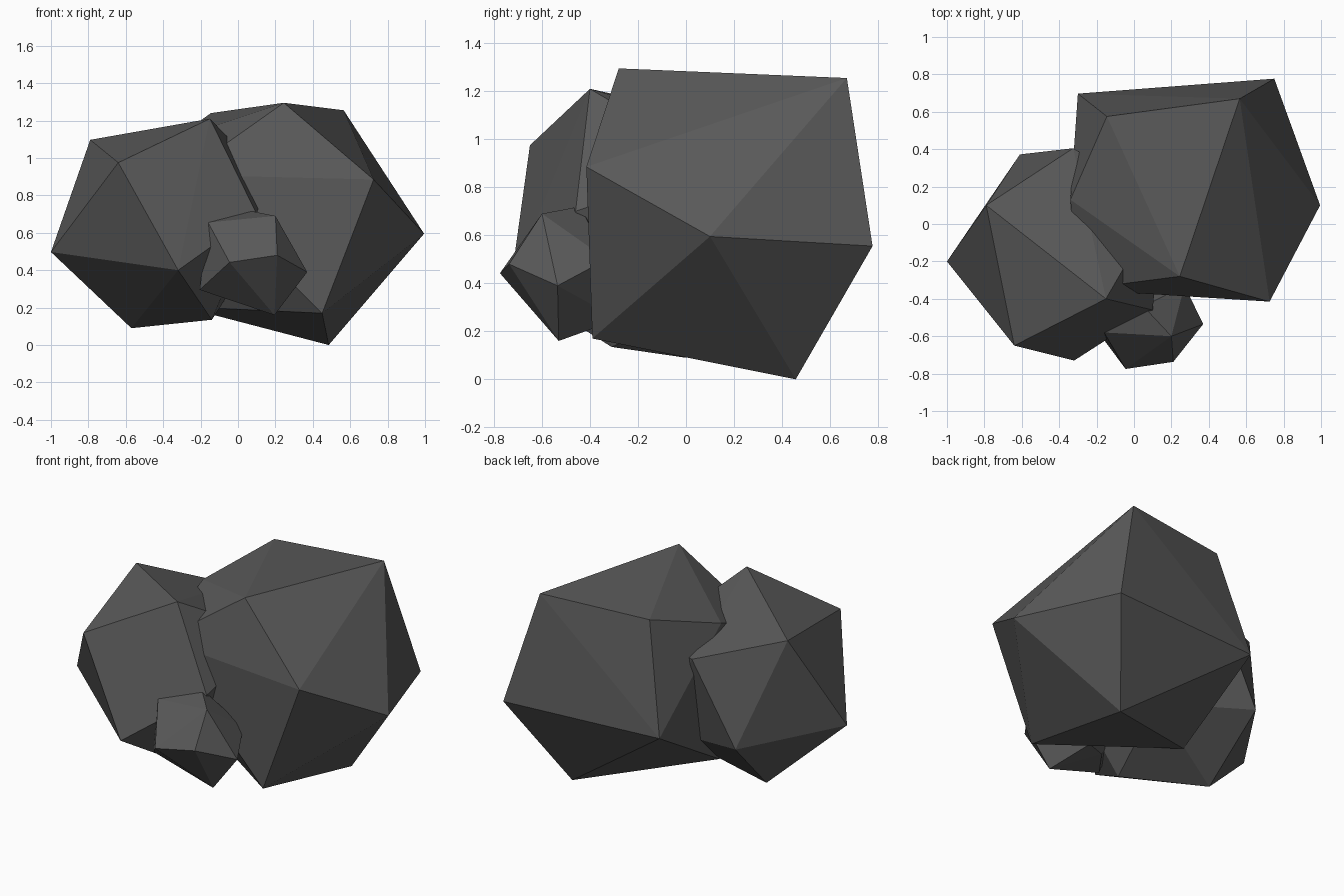
import bpy, bmesh


def rock(name, points):
    """Flat-faced boulder: the hull wrapped round its twelve corner points."""
    bm = bmesh.new()
    for p in points:
        bm.verts.new(p)
    hull = bmesh.ops.convex_hull(bm, input=bm.verts[:])
    loose = [v for v in bm.verts if not v.link_faces]
    bmesh.ops.delete(bm, geom=loose, context='VERTS')
    bmesh.ops.recalc_face_normals(bm, faces=bm.faces[:])
    mesh = bpy.data.meshes.new(name)
    bm.to_mesh(mesh)
    bm.free()
    obj = bpy.data.objects.new(name, mesh)
    bpy.context.collection.objects.link(obj)
    mesh.materials.append(stone)
    return obj


stone = bpy.data.materials.new("dark_stone")
stone.diffuse_color = (0.1, 0.1, 0.1, 1)

# Large boulder on the right
rock("large_boulder", [
    (0.245, -0.28, 1.295), (0.565, 0.67, 1.255), (-0.145, 0.575, 1.24),
    (0.725, -0.415, 0.885), (0.995, 0.10, 0.595), (0.75, 0.777, 0.555),
    (0.485, 0.457, 0.0), (0.45, -0.39, 0.17), (-0.30, 0.697, 0.567),
    (-0.30, 0.09, 0.205), (-0.34, 0.13, 1.10), (-0.30, -0.35, 0.91)])

# Medium boulder on the left
rock("medium_boulder", [
    (-0.79, 0.10, 1.097), (-0.64, -0.65, 0.975), (-0.15, -0.40, 1.21),
    (-1.0, -0.20, 0.497), (-0.32, -0.73, 0.40), (-0.57, 0.0, 0.09),
    (-0.14, -0.31, 0.135), (-0.61, 0.372, 0.455), (-0.325, 0.405, 0.97),
    (0.10, -0.46, 0.70), (0.15, 0.12, 0.90), (0.0, 0.20, 0.35)])

# Small stone in front
rock("small_stone", [
    (0.05, -0.44, 0.72), (0.20, -0.60, 0.69), (-0.16, -0.58, 0.655),
    (-0.045, -0.775, 0.442), (0.21, -0.737, 0.48), (0.37, -0.535, 0.39),
    (0.195, -0.53, 0.16), (-0.205, -0.56, 0.295), (0.27, -0.33, 0.50),
    (-0.15, -0.30, 0.50), (0.10, -0.28, 0.25), (-0.05, -0.35, 0.27)])
